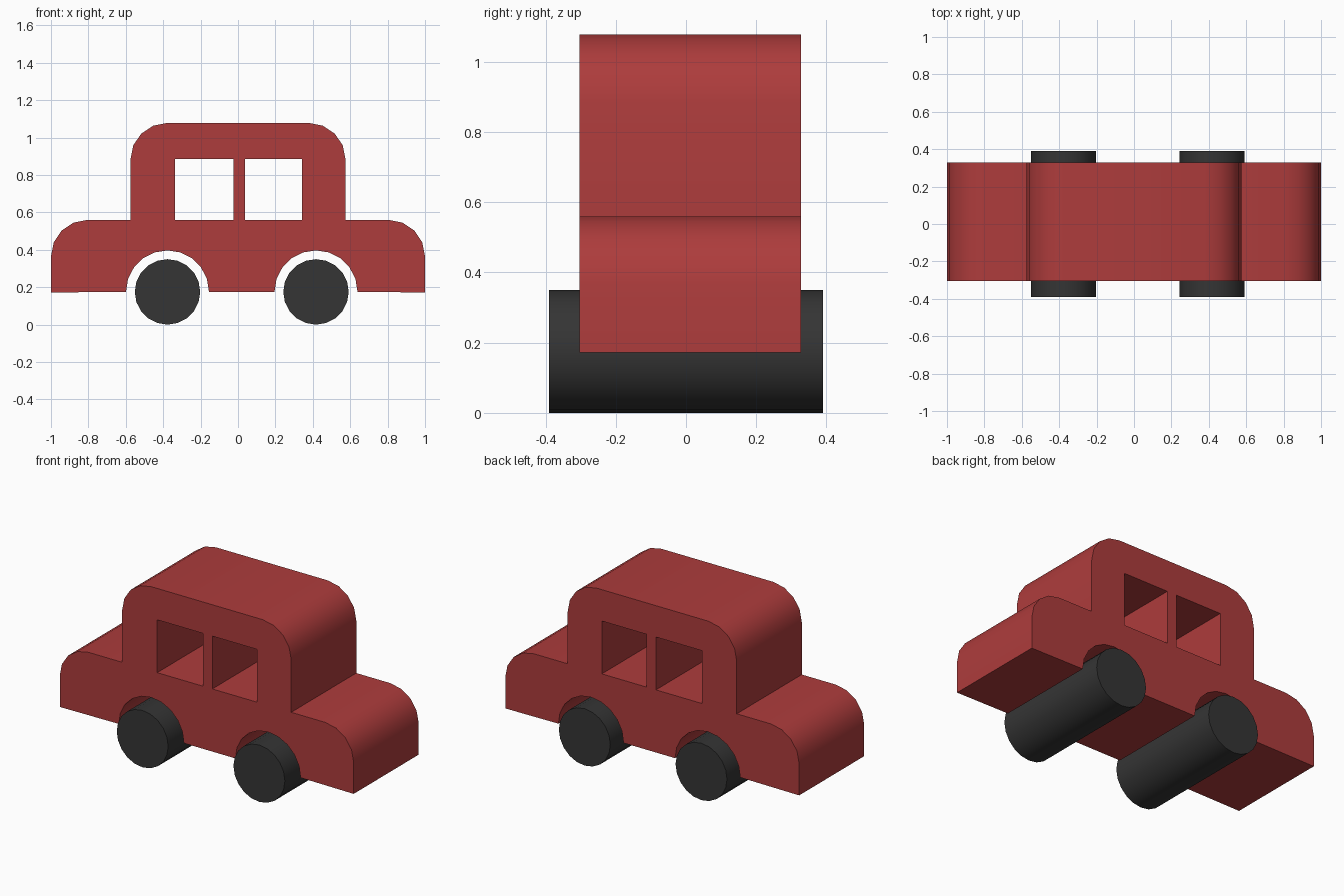
import bpy, bmesh
from math import cos, sin, pi, radians
from mathutils import Matrix

if "Cube" in bpy.data.objects:
    bpy.data.objects.remove(bpy.data.objects["Cube"])

FLOOR, HOOD, ROOF = 0.172, 0.56, 1.078
R = 0.195                      # rounded corner radius
ARCH_R, WHEEL_R = 0.222, 0.175
AXLES = (-0.377, 0.417)


def material(name, color):
    m = bpy.data.materials.new(name)
    m.diffuse_color = color
    m.use_nodes = True
    m.node_tree.nodes["Principled BSDF"].inputs["Base Color"].default_value = m.diffuse_color
    return m


def arc(cx, cz, r, a0, a1, n):
    angles = [radians(a0 + (a1 - a0) * i / n) for i in range(n + 1)]
    return [(cx + r * cos(a), cz + r * sin(a)) for a in angles]


def smooth(obj):
    bpy.ops.object.select_all(action='DESELECT')
    obj.select_set(True)
    bpy.context.view_layer.objects.active = obj
    bpy.ops.object.shade_smooth_by_angle(angle=radians(30))


def extruded(name, loops, y0, y1, mat):
    """Fill x/z outlines (inner loops become holes) and extrude along y."""
    cu = bpy.data.curves.new(name + "_outline", 'CURVE')
    cu.dimensions, cu.fill_mode = '2D', 'BOTH'
    cu.extrude = (y1 - y0) / 2
    for pts in loops:
        s = cu.splines.new('POLY')
        s.points.add(len(pts) - 1)
        for p, (x, z) in zip(s.points, pts):
            p.co = (x, z, 0, 1)
        s.use_cyclic_u = True
    tmp = bpy.data.objects.new(name + "_outline", cu)
    bpy.context.collection.objects.link(tmp)
    dg = bpy.context.evaluated_depsgraph_get()
    me = bpy.data.meshes.new_from_object(tmp.evaluated_get(dg))
    bpy.data.objects.remove(tmp)
    me.transform(Matrix.Translation((0, (y0 + y1) / 2, 0)) @ Matrix.Rotation(pi / 2, 4, 'X'))
    bm = bmesh.new()
    bm.from_mesh(me)
    bmesh.ops.remove_doubles(bm, verts=bm.verts, dist=1e-4)
    bmesh.ops.dissolve_limit(bm, angle_limit=radians(1), verts=bm.verts, edges=bm.edges)
    bmesh.ops.recalc_face_normals(bm, faces=bm.faces)
    bm.to_mesh(me)
    bm.free()
    me.materials.clear()
    me.materials.append(mat)
    obj = bpy.data.objects.new(name, me)
    bpy.context.collection.objects.link(obj)
    smooth(obj)


red = material("red_paint", (0.42, 0.045, 0.045, 1))
black = material("black_rubber", (0.035, 0.035, 0.035, 1))

# Body: side silhouette with wheel arches and two window openings
right = (arc(1 - R, HOOD - R, R, 0, 90, 4) + [(0.575, HOOD)]
         + arc(0.575 - R, ROOF - R, R, 0, 90, 4))
left = [(-x, z) for x, z in reversed(right)]
outline = [(1, FLOOR)] + right + left + [(-1, FLOOR)]
for x in AXLES:
    outline += arc(x, FLOOR + 0.003, ARCH_R, 180, 0, 10)
windows = [[(a, HOOD), (b, HOOD), (b, 0.885), (a, 0.885)]
           for a, b in ((-0.337, -0.025), (0.038, 0.343))]
extruded("car_body", [outline] + windows, -0.304, 0.328, red)

# Wheels: each pair is one roller running right across the car
for name, x in zip(("rear_wheels", "front_wheels"), AXLES):
    extruded(name, [arc(x, WHEEL_R, WHEEL_R, 0, 342, 19)], -0.39, 0.39, black)
